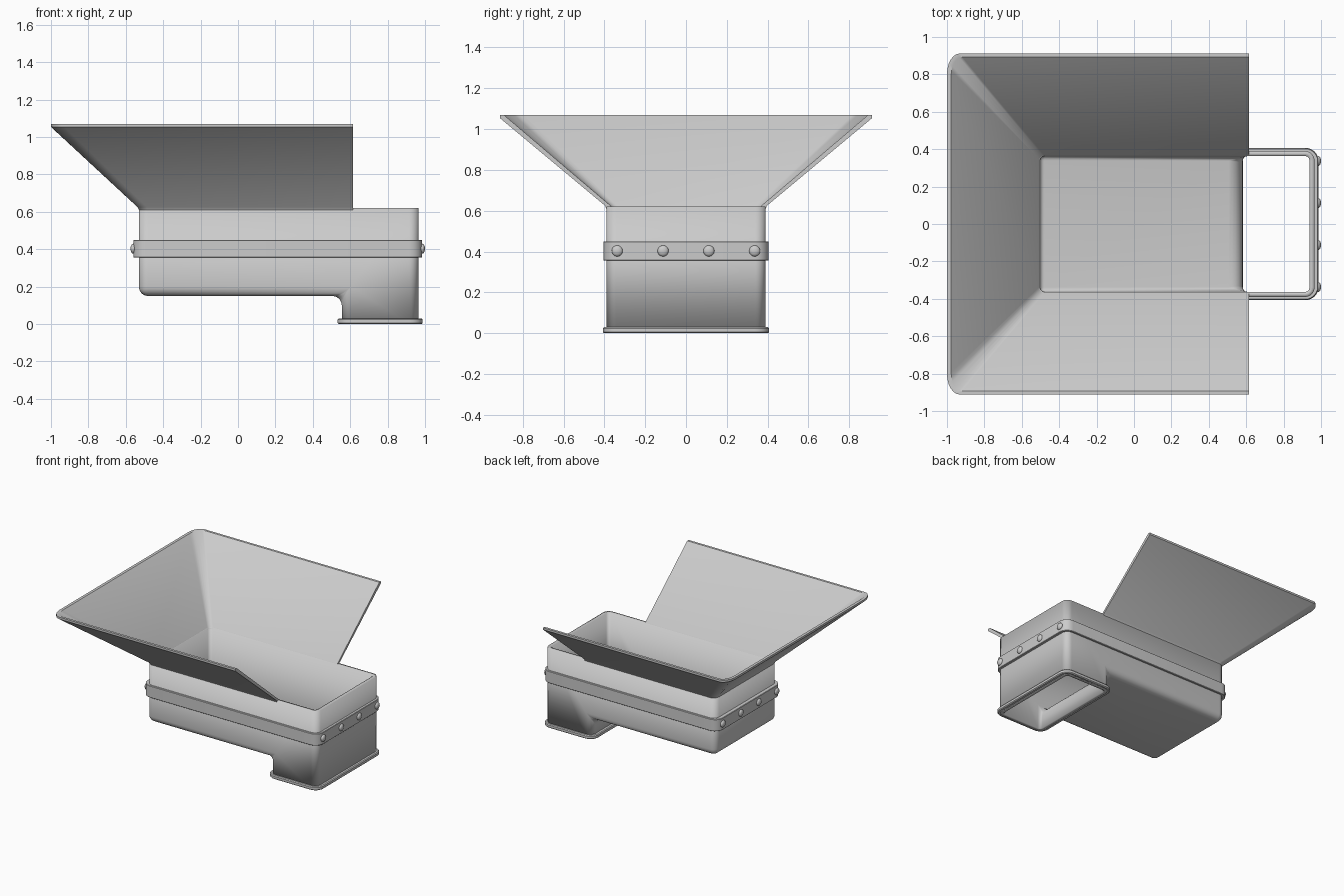
import bpy, bmesh, math
from mathutils import Matrix

cube = bpy.data.objects.get("Cube")
if cube:
    bpy.data.objects.remove(cube, do_unlink=True)

metal = bpy.data.materials.new("grey_metal")
metal.use_nodes = True
metal.diffuse_color = (0.6, 0.6, 0.6, 1)
metal.node_tree.nodes["Principled BSDF"].inputs["Base Color"].default_value = (0.6, 0.6, 0.6, 1)


def finish(bm, name, angle=40):
    bmesh.ops.recalc_face_normals(bm, faces=bm.faces)
    mesh = bpy.data.meshes.new(name)
    bm.to_mesh(mesh)
    bm.free()
    mesh.materials.append(metal)
    obj = bpy.data.objects.new(name, mesh)
    bpy.context.collection.objects.link(obj)
    bpy.ops.object.select_all(action="DESELECT")
    obj.select_set(True)
    bpy.context.view_layer.objects.active = obj
    bpy.ops.object.shade_smooth_by_angle(angle=math.radians(angle))
    return obj


def corner(cx, cy, r, start, steps=6):
    """Quarter circle of points, counter-clockwise from the start angle."""
    angles = [math.radians(start + 90 * i / steps) for i in range(steps + 1)]
    return [(cx + r * math.cos(a), cy + r * math.sin(a)) for a in angles]


def rounded_rect(x0, x1, w, r):
    return (corner(x1 - r, w - r, r, 0) + corner(x0 + r, w - r, r, 90)
            + corner(x0 + r, r - w, r, 180) + corner(x1 - r, r - w, r, 270))


def loft(bm, rings, closed_path):
    """Join rings of equal length into a tube whose section is a closed loop."""
    rows = [[bm.verts.new(p) for p in ring] for ring in rings]
    n = len(rows[0])
    for a, b in zip(rows, rows[1:] + rows[:1]):
        for i in range(n if closed_path else n - 1):
            j = (i + 1) % n
            bm.faces.new((a[i], a[j], b[j], b[i]))
    if not closed_path:
        bm.faces.new([row[0] for row in rows])
        bm.faces.new([row[-1] for row in rows])


def collar(name, outer, inner, z0, z1, bevel):
    """Rounded rectangular ring with softened outer edges."""
    x0, x1, w, r = outer
    soft = rounded_rect(x0 + bevel, x1 - bevel, w - bevel, r - bevel)
    full = rounded_rect(*outer)
    hole = rounded_rect(*inner)
    sections = [(hole, z0), (soft, z0), (full, z0 + bevel),
                (full, z1 - bevel), (soft, z1), (hole, z1)]
    bm = bmesh.new()
    loft(bm, [[(x, y, z) for x, y in ring] for ring, z in sections], True)
    return finish(bm, name)


# Body: hollow trough with a downward outlet, open at the top and bottom
profile = [(-0.53, 0.15), (0.555, 0.15), (0.555, 0), (0.965, 0), (0.965, 0.62), (-0.53, 0.62)]
bm = bmesh.new()
sides = [[bm.verts.new((x, y, z)) for x, z in profile] for y in (-0.39, 0.39)]
for side in sides:
    bm.faces.new(side)
for i in range(len(profile)):
    j = (i + 1) % len(profile)
    bm.faces.new((sides[0][i], sides[0][j], sides[1][j], sides[1][i]))
bmesh.ops.recalc_face_normals(bm, faces=bm.faces)


def is_open_end(face):
    return abs(face.normal.z) > 0.9 and (face.calc_center_median().z > 0.6
                                         or face.calc_center_median().z < 0.01)


bmesh.ops.delete(bm, geom=[f for f in bm.faces if is_open_end(f)], context="FACES_ONLY")
edges = [e for e in bm.edges if len(e.link_faces) == 2 and e.calc_face_angle() > 0.5]
bmesh.ops.bevel(bm, geom=edges, offset=0.05, segments=6, profile=0.5, affect="EDGES")
body = finish(bm, "body_shell")
wall = body.modifiers.new("wall", "SOLIDIFY")
wall.thickness = 0.027
wall.offset = -1
wall.use_even_offset = True


# Hopper: flared three-sided chute with a short upright lip
def chute_ring(x0, w, rx, ry, z):
    back = [(x0 + rx + rx * math.cos(a), w - ry + ry * math.sin(a))
            for a in (math.radians(90 + 15 * i) for i in range(7))]
    path = [(0.615, w)] + back
    path += [(x, -y) for x, y in reversed(path)]
    return [(x, y, z) for x, y in path]


bm = bmesh.new()
loft(bm, [chute_ring(-0.503, 0.363, 0.03, 0.03, 0.61),
          chute_ring(-0.53, 0.39, 0.05, 0.05, 0.61),
          chute_ring(-0.537, 0.397, 0.05, 0.05, 0.625),
          chute_ring(-1.0, 0.912, 0.07, 0.11, 1.054),
          chute_ring(-1.0, 0.912, 0.07, 0.11, 1.07),
          chute_ring(-0.978, 0.893, 0.06, 0.10, 1.07),
          chute_ring(-0.51, 0.37, 0.03, 0.03, 0.625)], False)
finish(bm, "hopper_chute", 35)

# Reinforcing band and outlet flange
collar("reinforcing_band", (-0.56, 0.985, 0.405, 0.07), (-0.52, 0.955, 0.38, 0.045),
       0.355, 0.45, 0.003)
collar("outlet_flange", (0.532, 0.987, 0.407, 0.07), (0.58, 0.94, 0.365, 0.03),
       0, 0.03, 0.006)

# Domed rivets on both ends of the band
for end, x, sign in (("left", 0.985, 1), ("right", -0.56, -1)):
    for k in range(4):
        bm = bmesh.new()
        place = Matrix.Translation((x, -0.337 + 0.2245 * k, 0.403)) @ Matrix.Diagonal((0.55, 1, 1, 1))
        bmesh.ops.create_uvsphere(bm, u_segments=16, v_segments=10, radius=0.027, matrix=place)
        finish(bm, f"{end}_rivet_{k + 1}")
